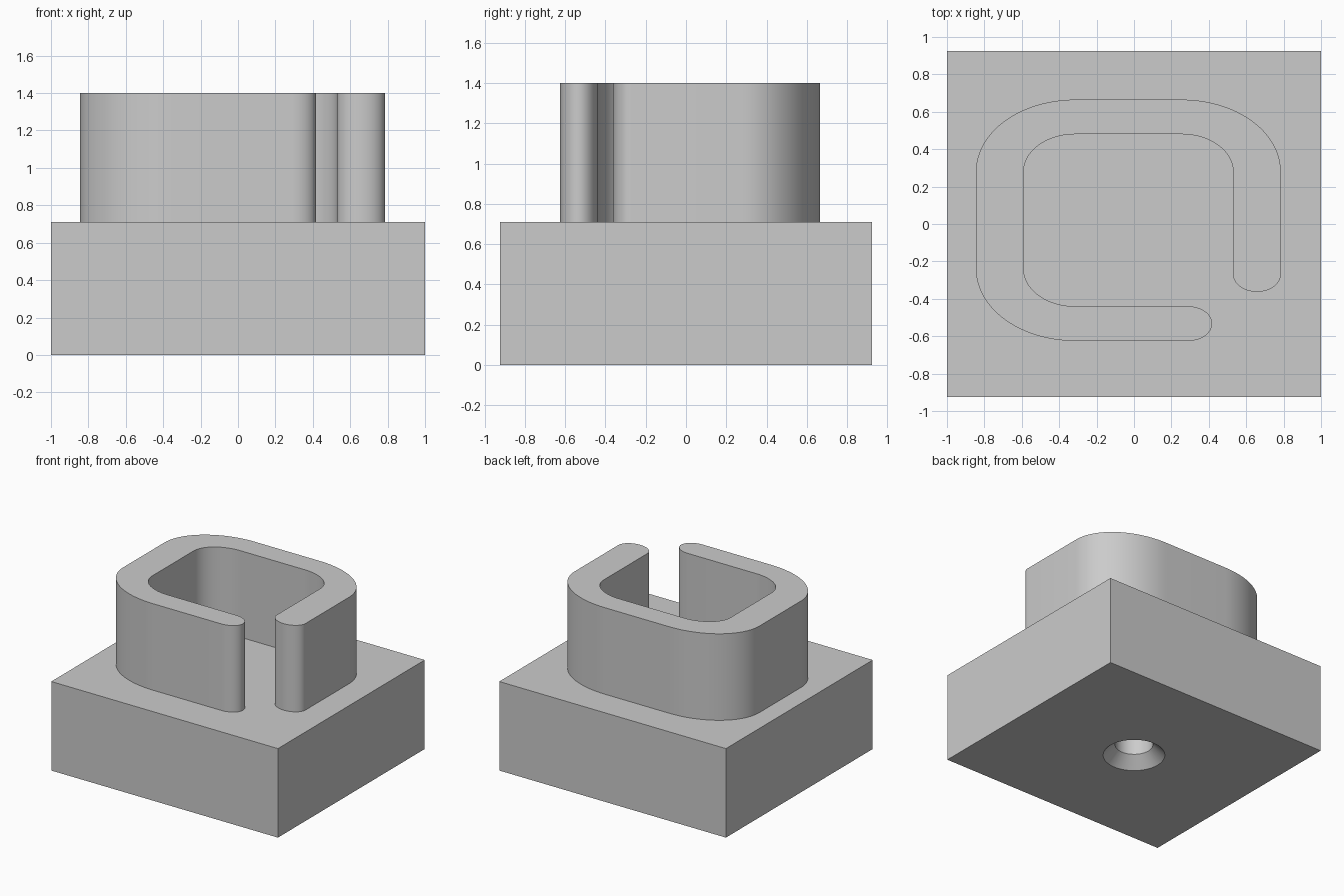
import bpy
import bmesh
from math import cos, sin, radians

if "Cube" in bpy.data.objects:
    bpy.data.objects.remove(bpy.data.objects["Cube"], do_unlink=True)

grey = bpy.data.materials.new("plain_grey")
grey.use_nodes = True
grey.diffuse_color = (0.6, 0.6, 0.6, 1)
grey.node_tree.nodes["Principled BSDF"].inputs["Base Color"].default_value = (0.6, 0.6, 0.6, 1)

BASE_TOP, WALL_TOP = 0.71, 1.40


def add_object(name, bm):
    bmesh.ops.recalc_face_normals(bm, faces=bm.faces)
    mesh = bpy.data.meshes.new(name)
    bm.to_mesh(mesh)
    bm.free()
    mesh.materials.append(grey)
    ob = bpy.data.objects.new(name, mesh)
    bpy.context.collection.objects.link(ob)
    return ob


def smooth(ob):
    bpy.ops.object.select_all(action="DESELECT")
    ob.select_set(True)
    bpy.context.view_layer.objects.active = ob
    bpy.ops.object.shade_smooth_by_angle(angle=radians(30))


def arc(cx, cy, rx, ry, start, end, steps=24):
    """Points along an elliptical arc, angles in degrees."""
    angles = [radians(start + (end - start) * i / steps) for i in range(steps + 1)]
    return [(cx + rx * cos(a), cy + ry * sin(a)) for a in angles]


# Base block
bm = bmesh.new()
bmesh.ops.create_cube(bm, size=1)
for v in bm.verts:
    v.co = (v.co.x * 2, v.co.y * 1.85, (v.co.z + 0.5) * BASE_TOP)
base = add_object("base_block", bm)

# Countersunk blind hole in the underside, turned from a profile
bm = bmesh.new()
profile = [(0.235, -0.01), (0.138, 0.087), (0.138, 0.5)]
rings = [[bm.verts.new((x, y, z)) for x, y in arc(0, 0, r, r, 0, 360, 48)[:-1]]
         for r, z in profile]
for low, high in zip(rings, rings[1:]):
    for i in range(len(low)):
        j = (i + 1) % len(low)
        bm.faces.new((low[i], low[j], high[j], high[i]))
bm.faces.new(rings[0])
bm.faces.new(rings[-1])
cutter = add_object("hole_cutter", bm)
cutter.hide_render = True

cut = base.modifiers.new("screw_hole", "BOOLEAN")
cut.operation = "DIFFERENCE"
cut.solver = "EXACT"
cut.object = cutter
bpy.context.view_layer.objects.active = base
bpy.ops.object.modifier_apply(modifier=cut.name)
bpy.data.objects.remove(cutter, do_unlink=True)
smooth(base)

# Open ring wall: outer and inner corners share centres, both ends are rounded
left, right, back, front = -0.315, 0.255, 0.28, -0.24
outer, inner = (0.53, 0.385), (0.275, 0.20)
tip = (0.1275, 0.0925)
outline = (
    arc(right, back, *outer, 0, 90)
    + arc(left, back, *outer, 90, 180)
    + arc(left, front, *outer, 180, 270)
    + arc(0.29, front - 0.2925, *tip, -90, 90)
    + arc(left, front, *inner, 270, 180)
    + arc(left, back, *inner, 180, 90)
    + arc(right, back, *inner, 90, 0)
    + arc(right + 0.4025, -0.27, *tip, 180, 360)
)
bm = bmesh.new()
floor = bm.faces.new([bm.verts.new((x, y, BASE_TOP - 0.01)) for x, y in outline])
top = bmesh.ops.extrude_face_region(bm, geom=[floor], use_keep_orig=True)
for v in top["geom"]:
    if isinstance(v, bmesh.types.BMVert):
        v.co.z = WALL_TOP
wall = add_object("open_ring_wall", bm)
smooth(wall)
